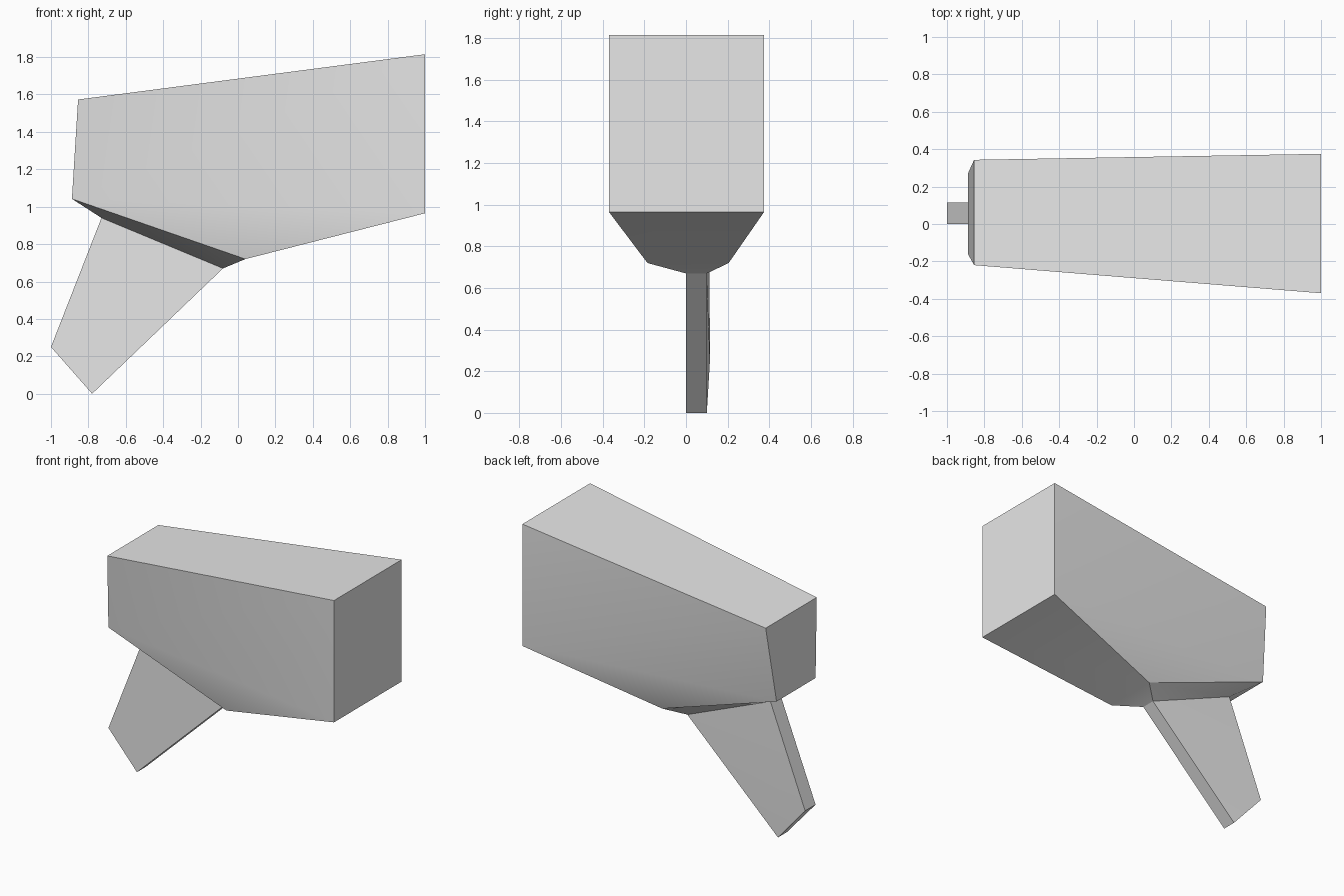
import bpy, bmesh, math
from mathutils import Vector

cube = bpy.data.objects.get("Cube")
if cube:
    bpy.data.objects.remove(cube, do_unlink=True)

grey = bpy.data.materials.new("plain grey")
grey.use_nodes = True
GREY = (0.8, 0.8, 0.8, 1)
grey.diffuse_color = GREY
grey.node_tree.nodes["Principled BSDF"].inputs["Base Color"].default_value = GREY


def build(name, points, faces):
    """Make one faceted part from named corners; each face lists corner names."""
    bm = bmesh.new()
    corners = {key: bm.verts.new(Vector(co)) for key, co in points.items()}
    for face in faces:
        bm.faces.new([corners[key] for key in face.split()])
    bmesh.ops.recalc_face_normals(bm, faces=bm.faces)
    mesh = bpy.data.meshes.new(name)
    bm.to_mesh(mesh)
    bm.free()
    mesh.materials.append(grey)
    obj = bpy.data.objects.new(name, mesh)
    bpy.context.collection.objects.link(obj)
    bpy.ops.object.select_all(action='DESELECT')
    obj.select_set(True)
    bpy.context.view_layer.objects.active = obj
    bpy.ops.object.shade_smooth_by_angle(angle=math.radians(30))
    return obj


def pairs(stations):
    """Each station (x, front y, back y, z) gives a front (f) and a back (b) corner."""
    points = {}
    for key, (x, front, back, z) in stations.items():
        points[key + "_f"] = (x, front, z)
        points[key + "_b"] = (x, back, z)
    return points


# Corners shared by the underside of the body and the top of the grip
neck = {"neck_rear": (-0.73, 0.0, 0.112, 0.94),
        "neck_fore": (-0.08, 0.0, 0.10, 0.67)}

# Body: tapered block with a sloped underside narrowing to the neck
body_stations = {
    "nose_top": (1.0, -0.37, 0.375, 1.815),
    "nose_low": (1.0, -0.37, 0.375, 0.965),
    "tail_top": (-0.855, -0.22, 0.343, 1.573),
    "tail_low": (-0.888, -0.16, 0.27, 1.042),
    "belly": (0.04, -0.185, 0.205, 0.72),
    **neck,
}
body_faces = [
    "nose_top_f nose_top_b tail_top_b tail_top_f",
    "nose_top_f nose_low_f nose_low_b nose_top_b",
    "tail_top_f tail_top_b tail_low_b tail_low_f",
    "nose_low_f belly_f belly_b nose_low_b",
    "belly_f neck_fore_f neck_fore_b belly_b",
    "tail_low_f tail_low_b neck_rear_b neck_rear_f",
    "neck_rear_f neck_rear_b neck_fore_b neck_fore_f",
    # front side folds
    "nose_top_f tail_top_f tail_low_f",
    "nose_top_f tail_low_f nose_low_f",
    # back side folds
    "nose_top_b nose_low_b tail_top_b",
    "nose_low_b tail_low_b tail_top_b",
]
for side in "fb":
    body_faces += [f"nose_low_{side} tail_low_{side} belly_{side}",
                   f"belly_{side} tail_low_{side} neck_rear_{side}",
                   f"belly_{side} neck_rear_{side} neck_fore_{side}"]
build("body", pairs(body_stations), body_faces)

# Grip: flat slanted slab hanging from the neck
grip_stations = {
    **neck,
    "foot_rear": (-1.0, 0.0, 0.115, 0.25),
    "foot_fore": (-0.78, 0.0, 0.10, 0.0),
}
grip_faces = [
    "neck_rear_f neck_rear_b neck_fore_b neck_fore_f",
    "foot_rear_f foot_rear_b foot_fore_b foot_fore_f",
    "neck_rear_f neck_rear_b foot_rear_b foot_rear_f",
    "neck_fore_f neck_fore_b foot_fore_b foot_fore_f",
    "neck_rear_f neck_fore_f foot_fore_f foot_rear_f",
    "neck_rear_b neck_fore_b foot_rear_b",
    "neck_fore_b foot_fore_b foot_rear_b",
]
build("grip", pairs(grip_stations), grip_faces)
